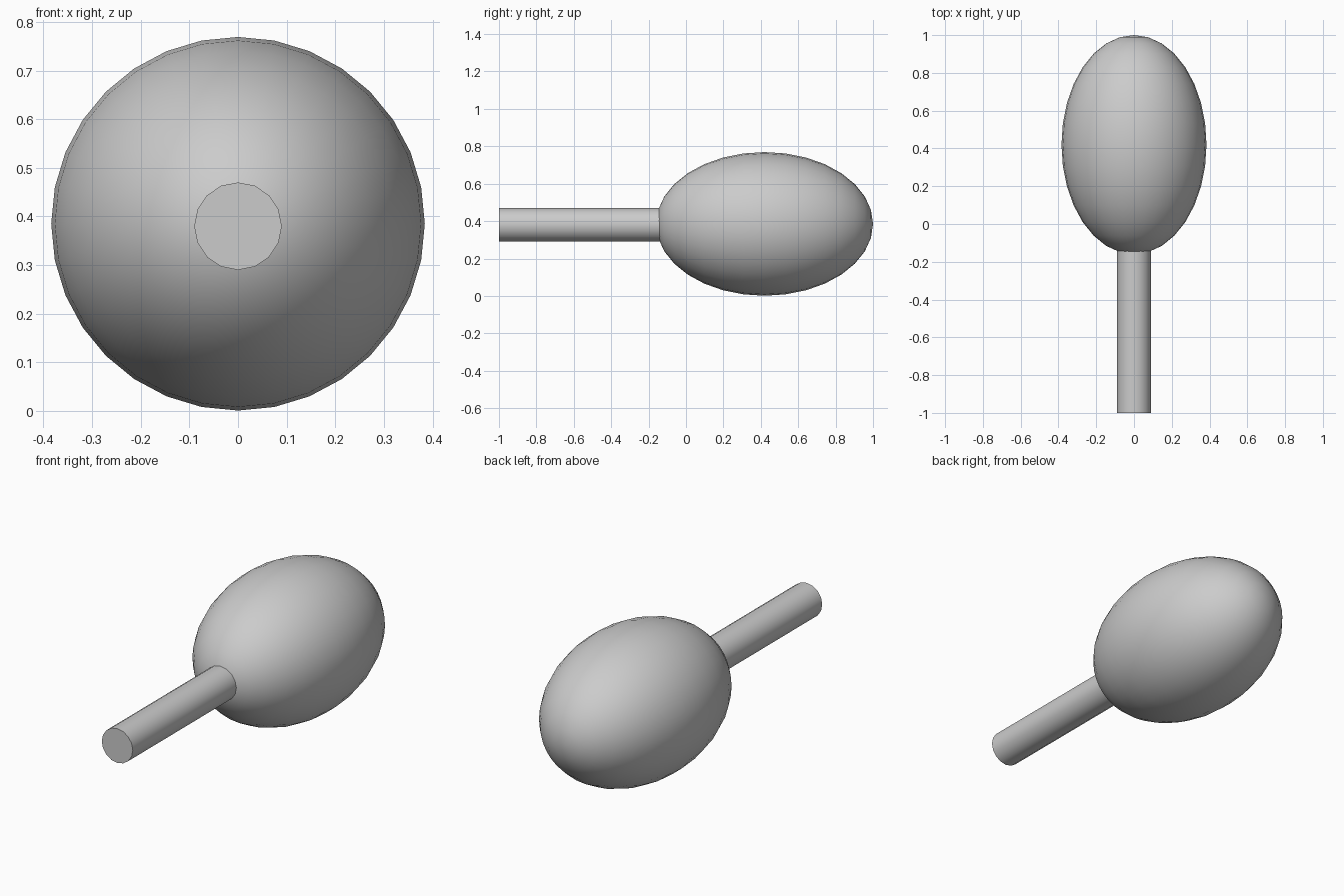
import bpy
from math import radians, pi

if "Cube" in bpy.data.objects:
    bpy.data.objects.remove(bpy.data.objects["Cube"])

TURN = (radians(90), 0, 0)  # primitive axis laid along y


def finish(obj, name):
    obj.name = name
    bpy.ops.object.transform_apply(location=False, rotation=True, scale=True)
    bpy.ops.object.shade_smooth_by_angle(angle=radians(40))


# Egg-shaped head, poles along y
bpy.ops.mesh.primitive_uv_sphere_add(segments=32, ring_count=16, radius=1,
                                     location=(0, 0.42, 0.385), rotation=TURN)
head = bpy.context.object
head.scale = (0.384, 0.384, 0.58)
finish(head, "head")

# Straight round handle, running a little way into the head
front, back = -1.0, 0.0
bpy.ops.mesh.primitive_cylinder_add(vertices=16, radius=0.09, depth=back - front,
                                    location=(0, (front + back) / 2, 0.38),
                                    rotation=TURN)
finish(bpy.context.object, "handle")
